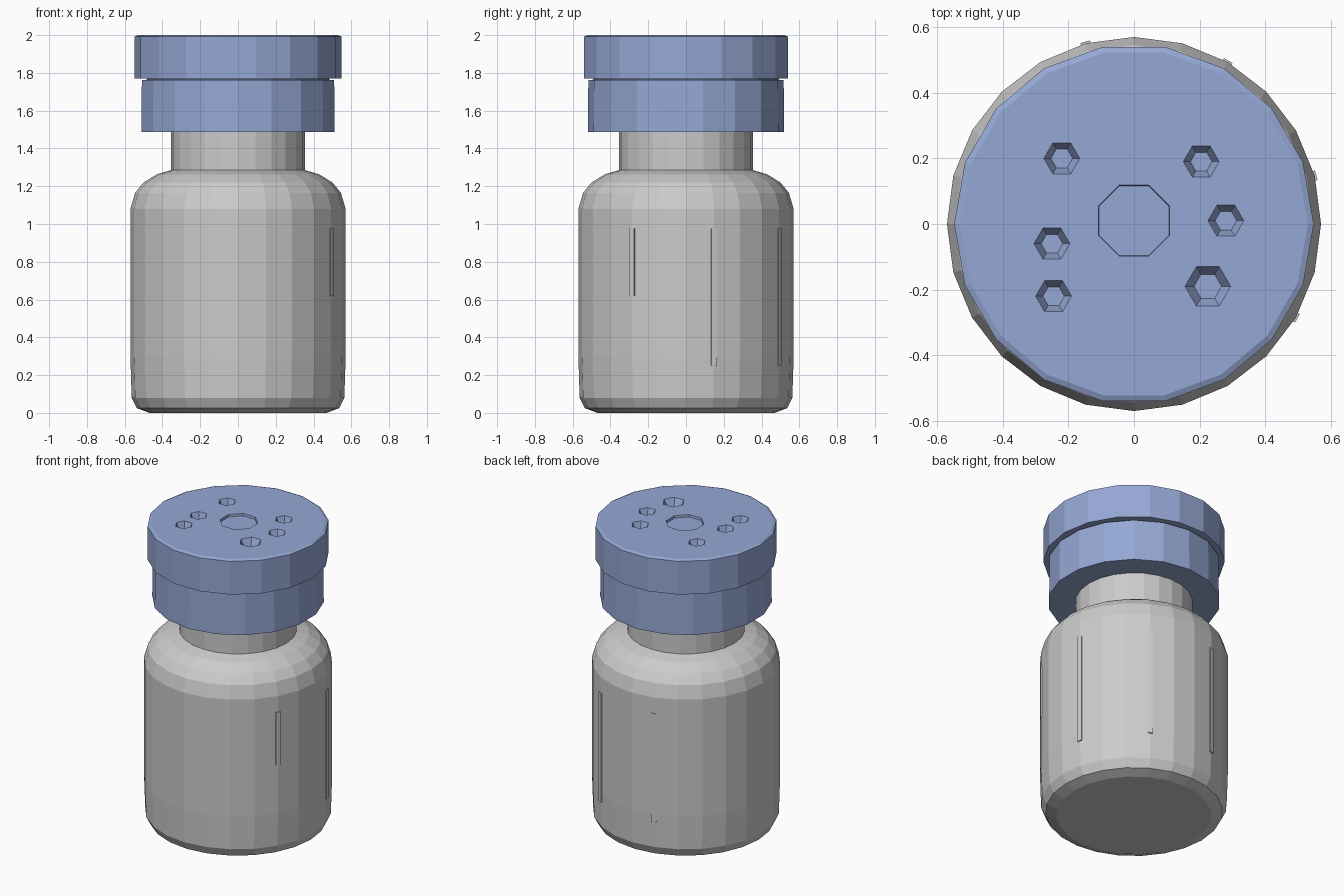
import bpy, bmesh
from math import sin, cos, pi, radians

if "Cube" in bpy.data.objects:
    bpy.data.objects.remove(bpy.data.objects["Cube"])

blue = bpy.data.materials.new("cap_blue")
blue.diffuse_color = (0.30, 0.39, 0.66, 1)
blue.use_nodes = True
blue.node_tree.nodes["Principled BSDF"].inputs["Base Color"].default_value = blue.diffuse_color


def finish(name, bm, mat=None):
    bmesh.ops.recalc_face_normals(bm, faces=bm.faces)
    mesh = bpy.data.meshes.new(name)
    bm.to_mesh(mesh)
    bm.free()
    obj = bpy.data.objects.new(name, mesh)
    bpy.context.collection.objects.link(obj)
    if mat:
        mesh.materials.append(mat)
    return obj


def lathe(name, profile, sides, mat=None, center=(0, 0), turn=0.0):
    """Closed faceted solid from (radius, z) pairs, bottom to top."""
    bm = bmesh.new()
    rings = []
    for r, z in profile:
        rings.append([bm.verts.new((center[0] + r * cos(2 * pi * (i + turn) / sides),
                                    center[1] + r * sin(2 * pi * (i + turn) / sides), z))
                      for i in range(sides)])
    for a, b in zip(rings, rings[1:]):
        for i in range(sides):
            j = (i + 1) % sides
            bm.faces.new((a[i], a[j], b[j], b[i]))
    bm.faces.new(rings[0][::-1])
    bm.faces.new(rings[-1])
    return finish(name, bm, mat)


# Bottle with rounded foot and shoulder, running up into the neck
lathe("bottle", [(0.47, 0.0), (0.535, 0.025), (0.563, 0.08), (0.57, 0.30), (0.57, 1.08),
                 (0.545, 1.165), (0.50, 1.22), (0.43, 1.263), (0.355, 1.285), (0.355, 1.50)], 24)

# Slim vertical grip ribs on the side and back
for k, (angle, low) in enumerate([(-30, 0.62), (15, 0.25), (60, 0.25), (105, 0.25)]):
    a = radians(angle)
    bpy.ops.mesh.primitive_cube_add(size=1, location=(0.56 * cos(a), 0.56 * sin(a), (low + 0.975) / 2),
                                    rotation=(0, 0, a))
    rib = bpy.context.object
    rib.name = f"grip_rib_{k + 1}"
    rib.scale = (0.03, 0.03, 0.975 - low)

# Two-tier cap with a thin groove between the tiers
lathe("cap_skirt", [(0.52, 1.487), (0.52, 1.51), (0.517, 1.762), (0.49, 1.764), (0.49, 1.775)],
      18, blue, turn=0.5)
lid = lathe("cap_lid", [(0.548, 1.77), (0.548, 1.992), (0.53, 2.0)], 18, blue)

# Recesses in the lid: shallow centre disc and a ring of tapered pour holes
cutters = [lathe("centre_cutter", [(0.115, 1.985), (0.12, 2.02)], 8, blue, (0.0, 0.01), 0.5)]
for n, (x, y) in enumerate([(-0.22, 0.20), (0.205, 0.19), (0.28, 0.01),
                            (0.225, -0.19), (-0.245, -0.22), (-0.25, -0.06)]):
    r = 0.07 if n == 3 else 0.055
    cutters.append(lathe("hole_cutter", [(r * 0.6, 1.95), (r * 1.15, 2.02)], 6, blue, (x, y)))
bpy.context.view_layer.objects.active = lid
for c in cutters:
    c.hide_render = True
    mod = lid.modifiers.new("recess", 'BOOLEAN')
    mod.operation = 'DIFFERENCE'
    mod.solver = 'EXACT'
    mod.object = c
    bpy.ops.object.modifier_apply(modifier=mod.name)
for c in cutters:
    bpy.data.objects.remove(c)
